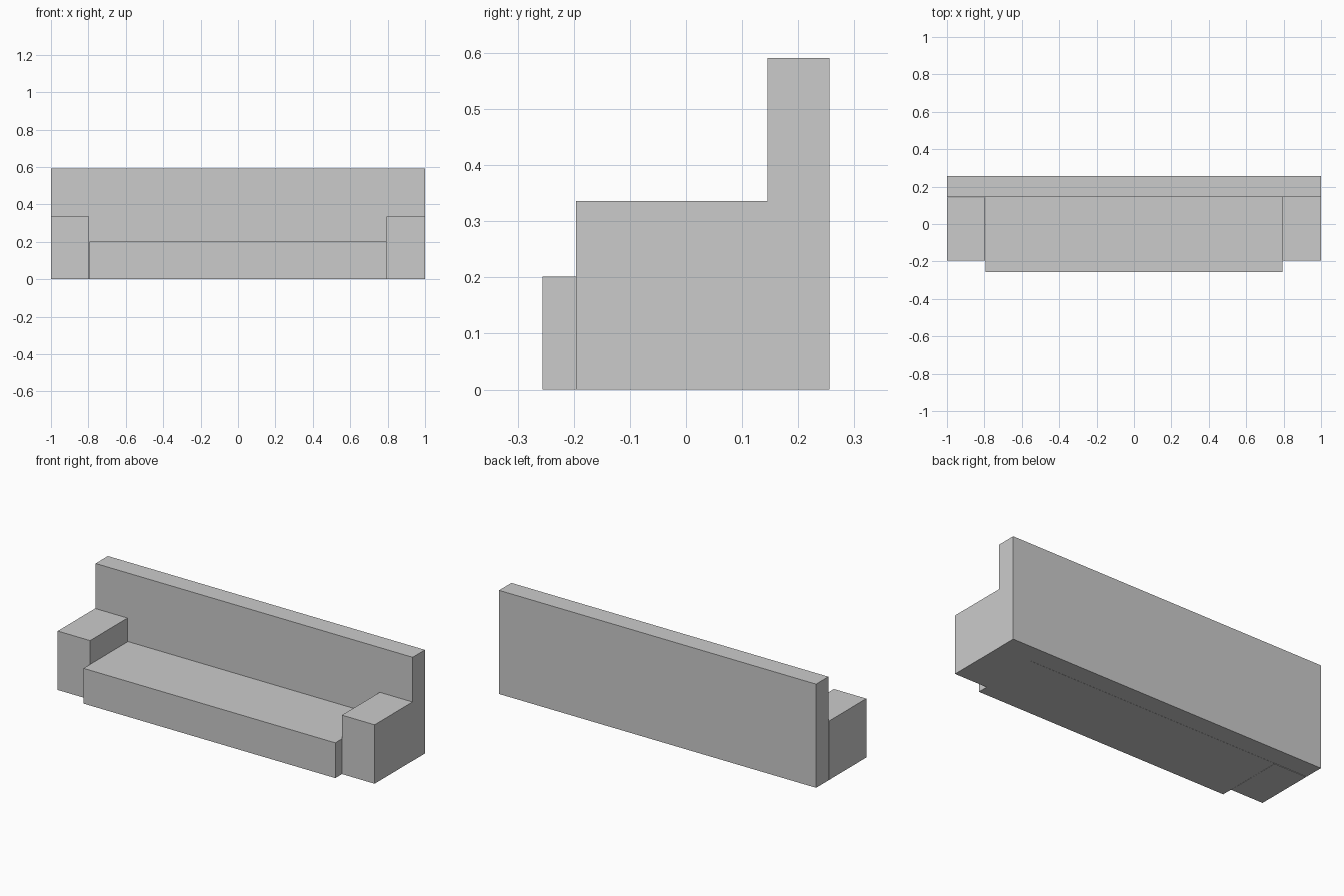
import bpy
import bmesh

if "Cube" in bpy.data.objects:
    bpy.data.objects.remove(bpy.data.objects["Cube"])


def box(name, x, y, z):
    """Box spanning the given (min, max) ranges."""
    bm = bmesh.new()
    bmesh.ops.create_cube(bm, size=1)
    for v in bm.verts:
        v.co = [r[0] if c < 0 else r[1] for c, r in zip(v.co, (x, y, z))]
    mesh = bpy.data.meshes.new(name)
    bm.to_mesh(mesh)
    bm.free()
    obj = bpy.data.objects.new(name, mesh)
    bpy.context.collection.objects.link(obj)
    return obj


# Tall backrest across the full width
box("backrest", (-1, 1), (0.145, 0.256), (0, 0.591))

# Low seat between the arms, projecting forward
box("seat", (-0.795, 0.793), (-0.256, 0.144), (0, 0.201))

# Armrests; the left one stops just short of the backrest
box("left_armrest", (-1, -0.796), (-0.196, 0.141), (0, 0.336))
box("right_armrest", (0.793, 0.999), (-0.196, 0.145), (0, 0.336))
